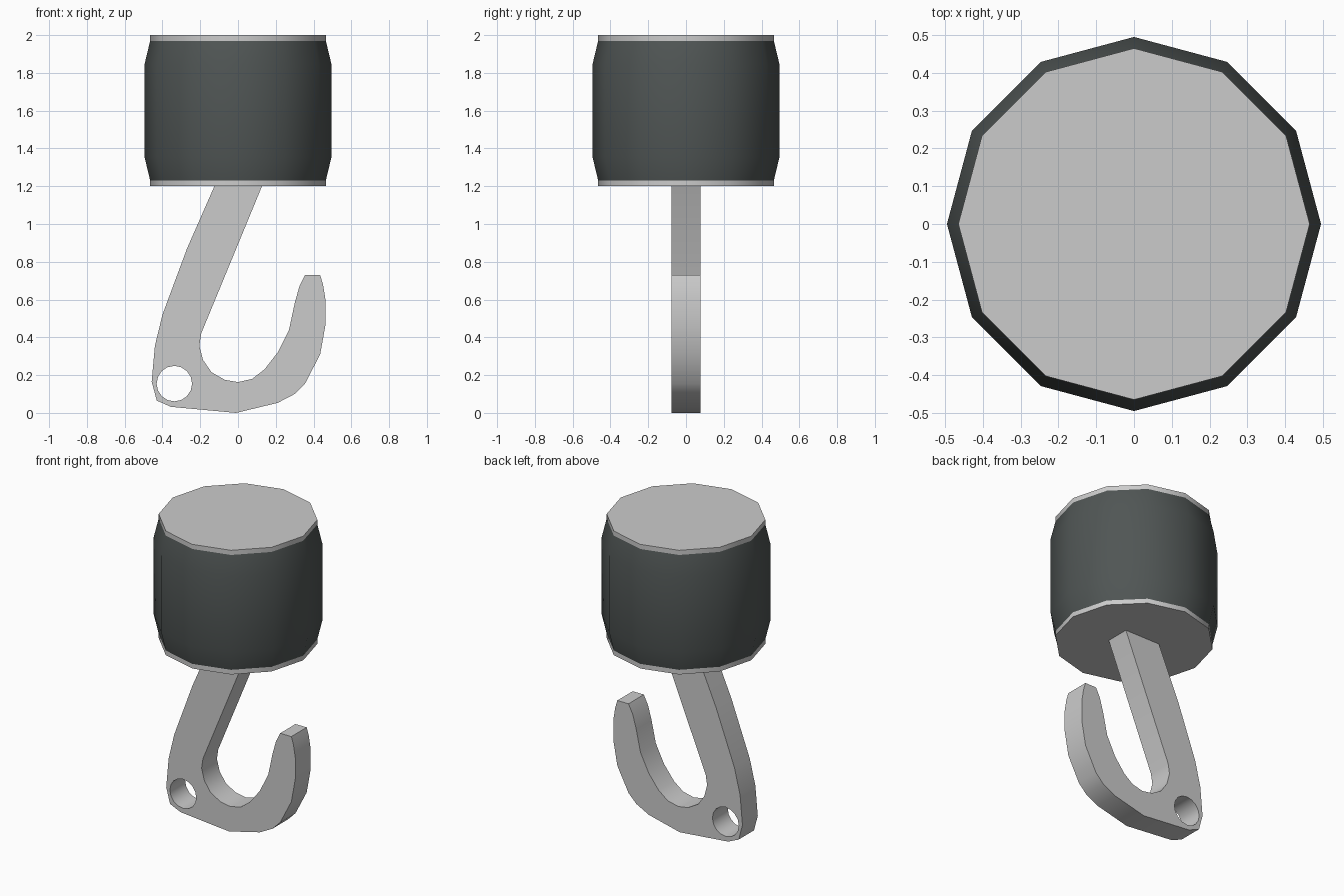
import bpy, bmesh, math

if "Cube" in bpy.data.objects:
    bpy.data.objects.remove(bpy.data.objects["Cube"])

SIDES = 12


def finish(name, bm, angle, material=None):
    """Turn a bmesh into a named object with angle-limited smooth shading."""
    bmesh.ops.recalc_face_normals(bm, faces=bm.faces)
    mesh = bpy.data.meshes.new(name)
    bm.to_mesh(mesh)
    bm.free()
    obj = bpy.data.objects.new(name, mesh)
    bpy.context.collection.objects.link(obj)
    if material:
        mesh.materials.append(material)
    bpy.ops.object.select_all(action='DESELECT')
    obj.select_set(True)
    bpy.context.view_layer.objects.active = obj
    bpy.ops.object.shade_smooth_by_angle(angle=math.radians(angle))
    return obj


def lathe(name, profile, end=None, material=None):
    """Stack rings of (radius, z); 'end' is the index of a ring to close."""
    bm = bmesh.new()
    rings = []
    for r, z in profile:
        rings.append([bm.verts.new((r * math.cos(math.tau * i / SIDES),
                                    r * math.sin(math.tau * i / SIDES), z))
                      for i in range(SIDES)])
    for low, high in zip(rings, rings[1:]):
        for i in range(SIDES):
            j = (i + 1) % SIDES
            bm.faces.new((low[i], low[j], high[j], high[i]))
    if end is not None:
        ring = rings[end]
        face = bm.faces.new(ring if end else ring[::-1])
    obj = finish(name, bm, 35, material)
    return obj


def plate(name, loops, half_depth):
    """Fill closed x-z loops (outline and holes) and extrude along y."""
    bm = bmesh.new()
    for loop in loops:
        vs = [bm.verts.new((x, -half_depth, z)) for x, z in loop]
        for a, b in zip(vs, vs[1:] + vs[:1]):
            bm.edges.new((a, b))
    bmesh.ops.triangle_fill(bm, use_beauty=True, use_dissolve=False,
                            edges=bm.edges[:], normal=(0, -1, 0))
    out = bmesh.ops.extrude_face_region(bm, geom=bm.faces[:],
                                        use_keep_orig=True)
    moved = [g for g in out["geom"] if isinstance(g, bmesh.types.BMVert)]
    bmesh.ops.translate(bm, verts=moved, vec=(0, 2 * half_depth, 0))
    return finish(name, bm, 35)


dark = bpy.data.materials.new("dark_casing")
dark.diffuse_color = (0.08, 0.092, 0.09, 1)
dark.use_nodes = True
dark.node_tree.nodes["Principled BSDF"].inputs["Base Color"].default_value = dark.diffuse_color

# Twelve-sided drum: dark casing between two grey end caps
lathe("drum_casing", [(0.465, 1.23), (0.495, 1.355), (0.495, 1.845),
                      (0.465, 1.97)], material=dark)
lathe("bottom_cap", [(0.465, 1.2), (0.465, 1.23)], end=0)
lathe("top_cap", [(0.465, 1.97), (0.465, 2.0)], end=1)

# Hook outline: down the back, round the bottom, up to the tip
outer = [(-0.125, 1.2), (-0.27, 0.87), (-0.4, 0.52), (-0.44, 0.355),
         (-0.457, 0.165), (-0.43, 0.065), (-0.355, 0.032), (-0.01, 0.0),
         (0.21, 0.053), (0.30, 0.10), (0.355, 0.155), (0.435, 0.31),
         (0.463, 0.465), (0.463, 0.6), (0.45, 0.68), (0.435, 0.73)]
# Inner throat of the hook, from the tip back up the shank
inner = [(0.355, 0.73), (0.325, 0.67), (0.30, 0.58), (0.27, 0.44),
         (0.21, 0.32), (0.14, 0.23), (0.075, 0.18), (0.0, 0.163),
         (-0.07, 0.175), (-0.14, 0.215), (-0.185, 0.28), (-0.205, 0.355),
         (-0.195, 0.42), (0.127, 1.2)]
# Round eye through the heel
eye = [(-0.337 + 0.094 * math.cos(math.tau * i / 16),
        0.155 + 0.094 * math.sin(math.tau * i / 16)) for i in range(16)]
plate("hook", [outer + inner, eye], 0.078)
